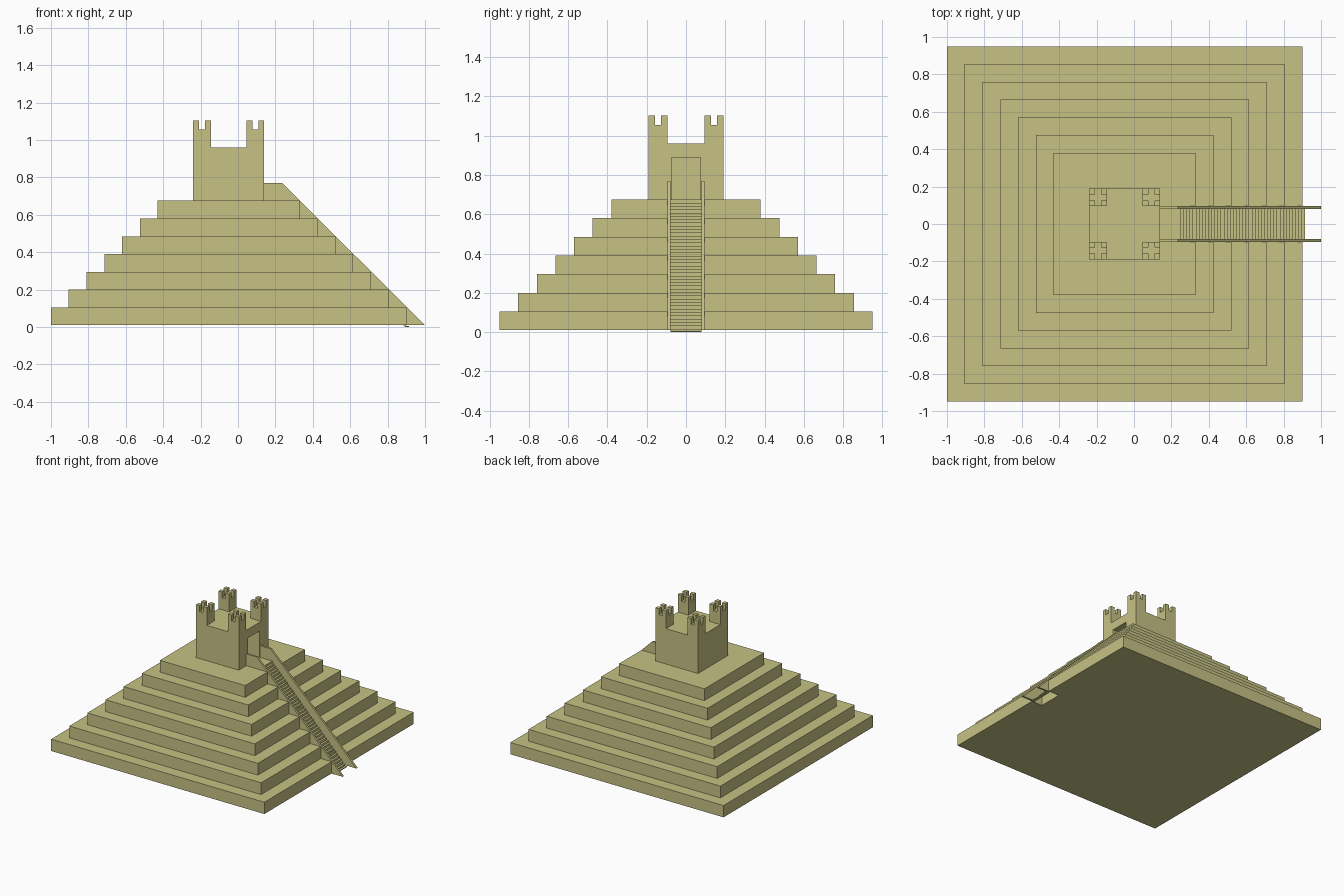
import bpy, bmesh
from mathutils import Vector

if "Cube" in bpy.data.objects:
    bpy.data.objects.remove(bpy.data.objects["Cube"])

stone = bpy.data.materials.new("olive sandstone")
stone.diffuse_color = (0.57, 0.54, 0.235, 1)
stone.use_nodes = True
stone.node_tree.nodes["Principled BSDF"].inputs["Base Color"].default_value = stone.diffuse_color

CX = -0.05      # centre of the pyramid
T = 0.095       # tier height and tier setback
Z0 = 0.01       # underside of the pyramid


def add_prism(bm, pts, direction):
    """Extrude a closed polygon of 3D points along a direction."""
    vs = [bm.verts.new(p) for p in pts]
    face = bm.faces.new(vs)
    res = bmesh.ops.extrude_face_region(bm, geom=[face], use_keep_orig=True)
    moved = [g for g in res["geom"] if isinstance(g, bmesh.types.BMVert)]
    bmesh.ops.translate(bm, verts=moved, vec=Vector(direction))


def finish(name, bm):
    bmesh.ops.recalc_face_normals(bm, faces=bm.faces[:])
    me = bpy.data.meshes.new(name)
    bm.to_mesh(me)
    bm.free()
    me.materials.append(stone)
    ob = bpy.data.objects.new(name, me)
    bpy.context.collection.objects.link(ob)
    return ob


def notched_block(name, half, z0, z1, notch_half, depth):
    """Square block with a slot cut into its +x side."""
    x0, x1 = CX - half, CX + half
    plan = [(x0, -half), (x1, -half), (x1, -notch_half), (x1 - depth, -notch_half),
            (x1 - depth, notch_half), (x1, notch_half), (x1, half), (x0, half)]
    bm = bmesh.new()
    add_prism(bm, [(x, y, z0) for x, y in plan], (0, 0, z1 - z0))
    return finish(name, bm)


def add_box(bm, x0, x1, y0, y1, z0, z1):
    add_prism(bm, [(x0, y0, z0), (x1, y0, z0), (x1, y1, z0), (x0, y1, z0)], (0, 0, z1 - z0))


# stepped tiers, slotted for the stairway
for i in range(7):
    notched_block(f"tier_{i + 1}", 0.95 - T * i, Z0 + T * i, Z0 + T * (i + 1), 0.095, T)

top = Z0 + 7 * T

# temple with a deep doorway, and its roof slab
notched_block("temple_walls", 0.19, top, 0.89, 0.075, 0.19)
bm = bmesh.new()
add_box(bm, CX - 0.19, CX + 0.19, -0.19, 0.19, 0.89, 0.96)
finish("temple_roof", bm)

# corner turrets, each with four merlons
bm = bmesh.new()
m = T / 3
for sx in (-1, 1):
    for sy in (-1, 1):
        tx, ty = CX + sx * 0.1425, sy * 0.1425
        add_box(bm, tx - T / 2, tx + T / 2, ty - T / 2, ty + T / 2, 0.96, 1.055)
        for mx in (-m, m):
            for my in (-m, m):
                add_box(bm, tx + mx - m / 2, tx + mx + m / 2,
                        ty + my - m / 2, ty + my + m / 2, 1.055, 1.103)
finish("turrets", bm)

# stair flight sunk between the rails
n = 40
rise, run = top / n, (0.915 - 0.25) / n
profile = [(0.22, top)]
for i in range(n):
    profile.append((0.25 + run * i, top - rise * i))
    profile.append((0.25 + run * i, top - rise * (i + 1)))
profile += [(0.915, 0.0), (0.895, 0.0)]
profile = [p for k, p in enumerate(profile) if k == 0 or p != profile[k - 1]]
# lowest tread is a thin lip on the ground
profile[-2] = (0.915, 0.006)
profile.insert(-1, (0.915, 0.0))
profile[-4] = (profile[-4][0], 0.006)
bm = bmesh.new()
add_prism(bm, [(x, -0.08, z) for x, z in profile], (0, 0.16, 0))
finish("stairs", bm)

# sloping side rails
rail = [(0.14, 0.77), (0.235, 0.77), (1.0, Z0), (0.89, Z0), (0.225, top), (0.14, top)]
bm = bmesh.new()
for y in (-0.095, 0.08):
    add_prism(bm, [(x, y, z) for x, z in rail], (0, 0.015, 0))
finish("stair_rails", bm)
